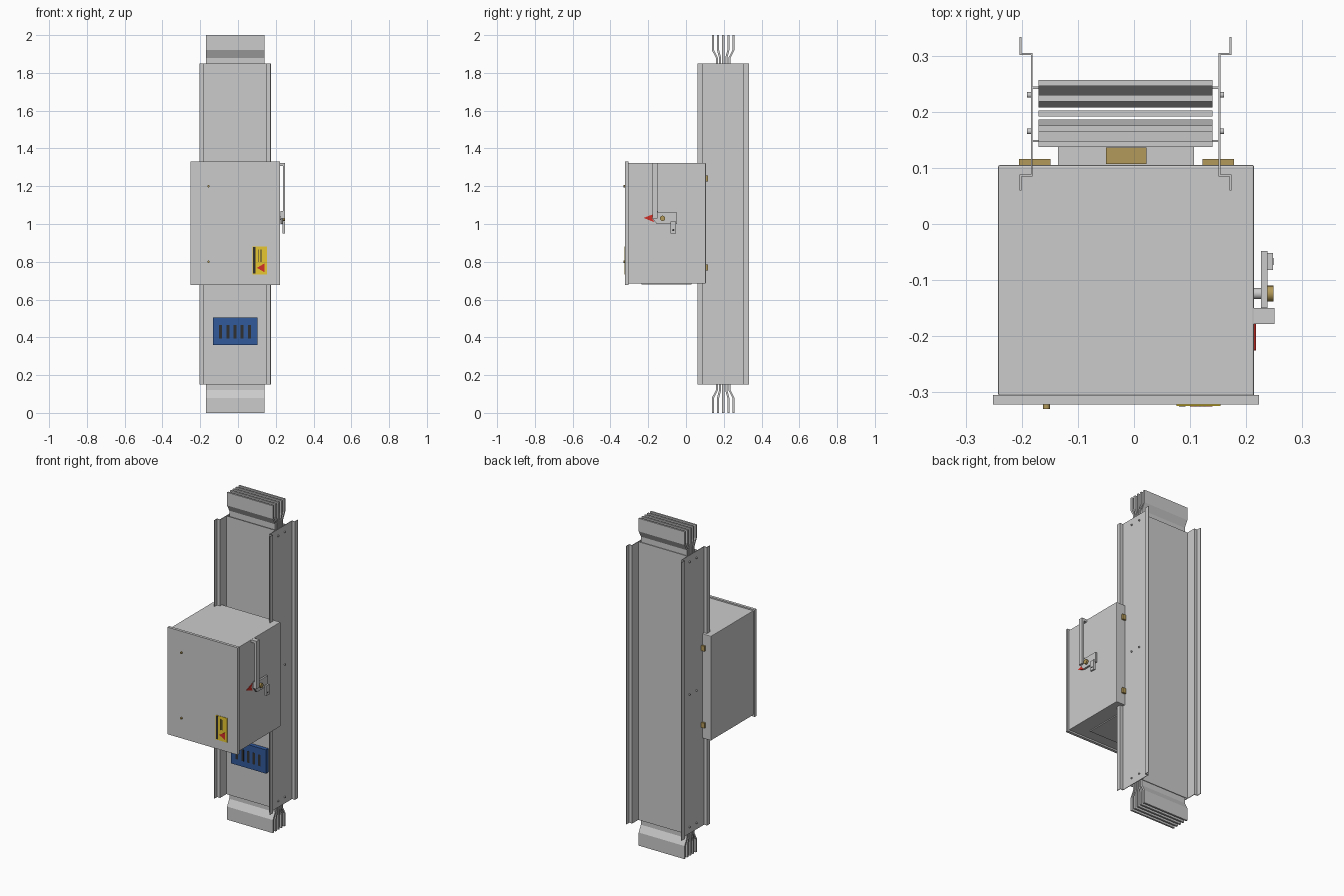
import bpy, bmesh, math
from mathutils import Matrix, Vector

if "Cube" in bpy.data.objects:
    bpy.data.objects.remove(bpy.data.objects["Cube"])


def material(name, rgb):
    m = bpy.data.materials.new(name)
    m.diffuse_color = (*rgb, 1)
    m.use_nodes = True
    m.node_tree.nodes["Principled BSDF"].inputs["Base Color"].default_value = m.diffuse_color
    return m


BLUE = material("blue", (0.03, 0.10, 0.33))
YELLOW = material("yellow", (0.80, 0.58, 0.03))
BRASS = material("brass", (0.45, 0.32, 0.10))
RED = material("red", (0.65, 0.03, 0.02))
DARK = material("dark", (0.03, 0.03, 0.03))


def finish(name, bm, mat=None, bevel=0):
    bmesh.ops.recalc_face_normals(bm, faces=bm.faces)
    me = bpy.data.meshes.new(name)
    bm.to_mesh(me)
    bm.free()
    ob = bpy.data.objects.new(name, me)
    bpy.context.collection.objects.link(ob)
    if mat:
        me.materials.append(mat)
    if bevel:
        b = ob.modifiers.new("bevel", 'BEVEL')
        b.width, b.segments = bevel, 2
    return ob


def box(name, x, y, z, mat=None, bevel=0):
    bm = bmesh.new()
    c = [(a + b) / 2 for a, b in (x, y, z)]
    s = [b - a for a, b in (x, y, z)]
    bmesh.ops.create_cube(bm, size=1, matrix=Matrix.Translation(c) @ Matrix.Diagonal((*s, 1)))
    return finish(name, bm, mat, bevel)


def prism(name, pts, axis, lo, hi, mat=None):
    """Extrude a 2D outline along an axis from lo to hi."""
    def place(p, t):
        q = list(p)
        q.insert(axis, t)
        return q
    bm = bmesh.new()
    face = bm.faces.new([bm.verts.new(place(p, lo)) for p in pts])
    new = bmesh.ops.extrude_face_region(bm, geom=[face])["geom"]
    d = Vector((0, 0, 0))
    d[axis] = hi - lo
    bmesh.ops.translate(bm, vec=d, verts=[v for v in new if isinstance(v, bmesh.types.BMVert)])
    return finish(name, bm, mat)


def cylinder(name, center, r, length, axis, mat=None, sides=20):
    bm = bmesh.new()
    rot = Matrix.Rotation(math.pi / 2, 4, 'Y' if axis == 0 else 'X')
    bmesh.ops.create_cone(bm, cap_ends=True, segments=sides, radius1=r, radius2=r,
                          depth=length, matrix=Matrix.Translation(center) @ rot)
    ob = finish(name, bm, mat)
    for p in ob.data.polygons:
        p.use_smooth = len(p.vertices) == 4
    return ob


CX, CY, T = -0.015, 0.197, 0.0035   # trunk centre and sheet thickness

# Trunk side rails: hat-shaped sheet profile, mirrored left/right
for side, label in ((-1, "left"), (1, "right")):
    w, f = 0.169, 0.189
    prof = [(f, 0.333), (f, 0.305 - T), (w, 0.305 - T), (w, 0.088), (f, 0.088), (f, 0.060),
            (f - T, 0.060), (f - T, 0.088 - T), (w - T, 0.088 - T), (w - T, 0.305),
            (f - T, 0.305), (f - T, 0.333)]
    prism(f"{label}_rail", [(CX + side * x, y) for x, y in prof], 2, 0.15, 1.85)
    for z in (0.19, 1.0, 1.81):
        for y in (0.165, 0.230):
            cylinder(f"{label}_rail_screw", (CX + side * 0.172, y, z), 0.005, 0.007, 0)

# Front and back trunk covers
for label, y in (("front", 0.148), ("back", 0.243)):
    box(f"{label}_cover", (CX - 0.167, CX + 0.167), (y - 0.002, y + 0.002), (0.15, 1.85))

# Five conductors flaring apart at both ends
H = 0.0055
for i in range(-2, 3):
    a, b = CY + i * 0.0272, CY + i * 0.0165
    path = [(a, 0), (a, 0.08), (b, 0.12), (b, 1.88), (a, 1.92), (a, 2.0)]
    pts = [(y - H, z) for y, z in path] + [(y + H, z) for y, z in reversed(path)]
    prism("conductor", pts, 0, -0.17, 0.14)

# Blue outlet cover with five slots
box("outlet_cover", (-0.132, 0.103), (0.122, 0.147), (0.36, 0.505), BLUE)
for i in range(5):
    x = -0.092 + i * 0.038
    box("outlet_slot", (x - 0.008, x + 0.008), (0.121, 0.13), (0.395, 0.465), DARK)

# Tap-off box, door, plug and gland plate
box("tap_off_box", (-0.242, 0.214), (-0.306, 0.105), (0.685, 1.323), bevel=0.003)
box("box_door", (-0.251, 0.223), (-0.322, -0.305), (0.676, 1.33))
box("plug_body", (-0.135, 0.107), (0.10, 0.147), (0.86, 1.14))
box("plug_latch", (-0.050, 0.022), (0.107, 0.136), (1.14, 1.17), BRASS)
box("gland_plate", (-0.15, 0.12), (-0.235, 0.03), (0.679, 0.687))

# Brass mounting clips behind the box
for x in (-0.177, 0.150):
    for z in (0.77, 1.24):
        box("mounting_clip", (x - 0.028, x + 0.028), (0.100, 0.116), (z - 0.016, z + 0.016), BRASS)

# Door screws
for z in (0.80, 1.20):
    cylinder("door_screw", (-0.156, -0.325, z), 0.006, 0.010, 1, BRASS)

# Warning label
box("label", (0.076, 0.154), (-0.3245, -0.321), (0.733, 0.882), YELLOW)
box("label_stripe", (0.080, 0.092), (-0.3252, -0.324), (0.737, 0.878), DARK)
for x in (0.108, 0.116, 0.124):
    box("label_line", (x, x + 0.003), (-0.3252, -0.324), (0.80, 0.865), DARK)
prism("label_triangle", [(0.100, 0.768), (0.140, 0.745), (0.140, 0.791)], 1, -0.3256, -0.324, RED)

# Switch handle on the right side
box("handle_bar", (0.237, 0.250), (-0.178, -0.150), (1.03, 1.322))
box("handle_top", (0.212, 0.238), (-0.178, -0.150), (1.306, 1.322))
prism("handle_plate", [(-0.178, 1.03), (-0.155, 1.0), (-0.048, 1.0), (-0.048, 1.062),
                       (-0.148, 1.062), (-0.148, 1.07), (-0.178, 1.07)], 0, 0.226, 0.2375)
cylinder("handle_shaft", (0.22, -0.124, 1.03), 0.010, 0.02, 0)
cylinder("handle_knob", (0.242, -0.124, 1.03), 0.014, 0.014, 0, BRASS)
prism("lock_tab", [(-0.082, 0.95), (-0.052, 0.95), (-0.052, 1.012), (-0.082, 1.012)], 0, 0.236, 0.248)
cylinder("lock_tab_hole", (0.2435, -0.067, 0.968), 0.006, 0.0095, 0, DARK)
prism("position_arrow", [(-0.225, 1.032), (-0.168, 1.010), (-0.180, 1.032), (-0.168, 1.054)],
      0, 0.213, 0.217, RED)
